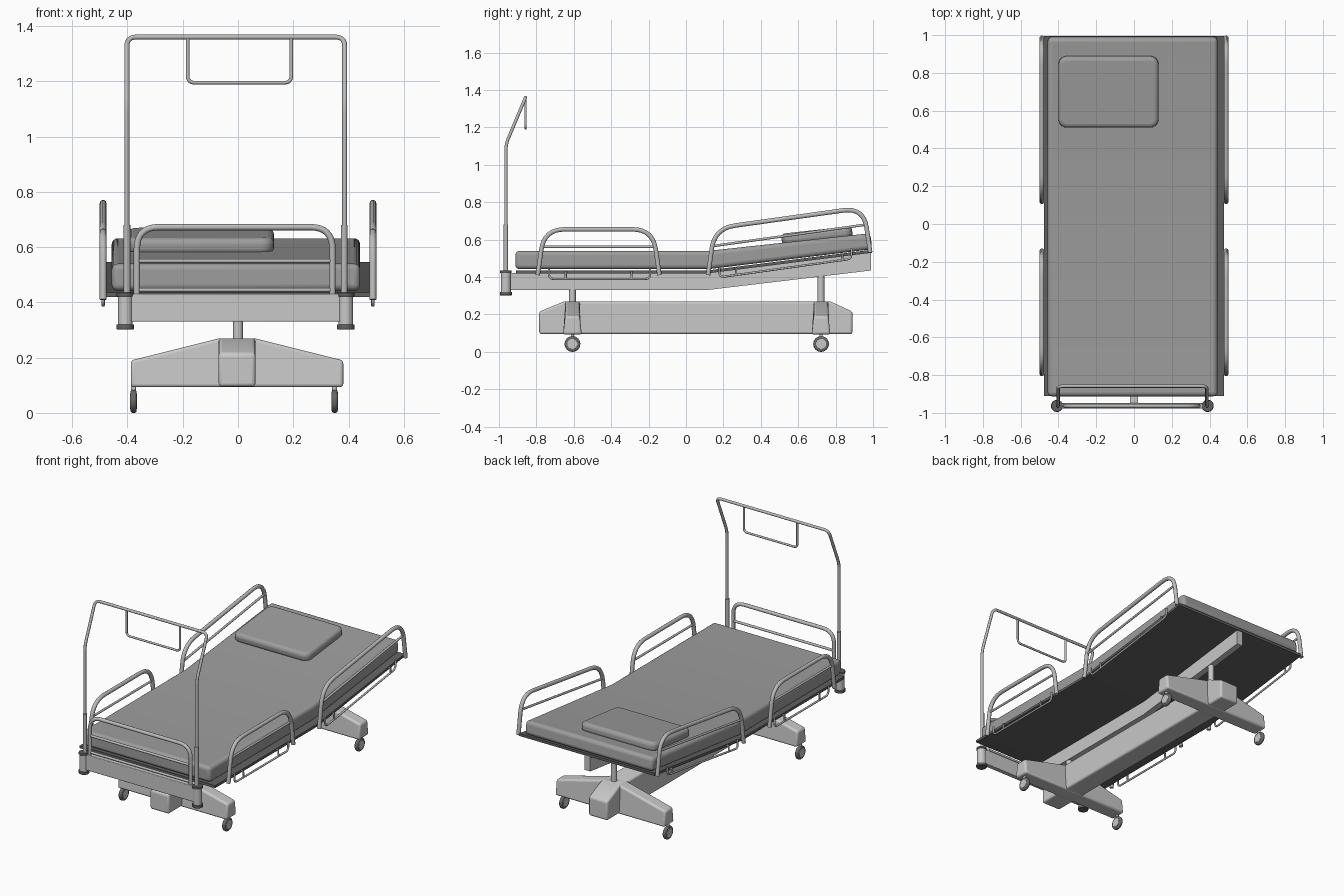
import bpy, bmesh, math
from mathutils import Vector

if "Cube" in bpy.data.objects:
    bpy.data.objects.remove(bpy.data.objects["Cube"])


def material(name, v):
    m = bpy.data.materials.new(name)
    m.diffuse_color = (v, v, v, 1)
    m.use_nodes = True
    m.node_tree.nodes["Principled BSDF"].inputs["Base Color"].default_value = m.diffuse_color
    return m


FRAME = material("light grey frame", 0.58)
RAIL = material("grey tube", 0.5)
FOAM = material("mattress grey", 0.34)
DARK = material("dark platform grey", 0.12)
TYRE = material("tyre grey", 0.14)


def finish(ob, mat):
    ob.data.materials.clear()
    ob.data.materials.append(mat)
    bpy.ops.object.select_all(action='DESELECT')
    ob.select_set(True)
    bpy.context.view_layer.objects.active = ob
    bpy.ops.object.shade_smooth_by_angle(angle=math.radians(40))
    return ob


def prism(name, pts, axis, lo, hi, mat, bevel=0.0, segs=3, taper=None):
    """Extrude a 2D outline along an axis; taper = (z limit, y centre, factor) narrows the top."""
    def place(p, d):
        return {'X': (d, p[0], p[1]), 'Y': (p[0], d, p[1]), 'Z': (p[0], p[1], d)}[axis]
    bm = bmesh.new()
    a = [bm.verts.new(place(p, lo)) for p in pts]
    b = [bm.verts.new(place(p, hi)) for p in pts]
    bm.faces.new(a)
    bm.faces.new(b[::-1])
    n = len(pts)
    for i in range(n):
        bm.faces.new((a[i], b[i], b[(i + 1) % n], a[(i + 1) % n]))
    if taper:
        for v in bm.verts:
            if v.co.z > taper[0]:
                v.co.y = taper[1] + (v.co.y - taper[1]) * taper[2]
    bmesh.ops.recalc_face_normals(bm, faces=bm.faces)
    me = bpy.data.meshes.new(name)
    bm.to_mesh(me)
    bm.free()
    ob = bpy.data.objects.new(name, me)
    bpy.context.collection.objects.link(ob)
    if bevel:
        m = ob.modifiers.new("bevel", 'BEVEL')
        m.width, m.segments, m.limit_method = bevel, segs, 'ANGLE'
    return finish(ob, mat)


def box(x0, x1, z0, z1):
    return [(x0, z0), (x1, z0), (x1, z1), (x0, z1)]


def tube(name, pts, r, mat=RAIL, fillet=0.0):
    """Round tube along a path with filleted corners."""
    pts = [Vector(p) for p in pts]
    path = [pts[0]]
    for a, p, b in zip(pts, pts[1:], pts[2:]):
        f = min(fillet, (a - p).length * 0.5, (b - p).length * 0.5)
        s, e = p + (a - p).normalized() * f, p + (b - p).normalized() * f
        for i in range(9):
            t = i / 8
            path.append(s * (1 - t) ** 2 + p * 2 * t * (1 - t) + e * t * t)
    path.append(pts[-1])
    cu = bpy.data.curves.new(name, 'CURVE')
    cu.dimensions = '3D'
    cu.bevel_depth, cu.bevel_resolution, cu.use_fill_caps = r, 3, True
    sp = cu.splines.new('POLY')
    sp.points.add(len(path) - 1)
    for q, p in zip(sp.points, path):
        q.co = (*p, 1)
    ob = bpy.data.objects.new(name, cu)
    bpy.context.collection.objects.link(ob)
    bpy.ops.object.select_all(action='DESELECT')
    ob.select_set(True)
    bpy.context.view_layer.objects.active = ob
    bpy.ops.object.convert(target='MESH')
    return finish(bpy.context.object, mat)


def cylinder(name, loc, r, depth, mat, axis='Z', bevel=0.0):
    rot = (0, math.pi / 2, 0) if axis == 'X' else (0, 0, 0)
    bpy.ops.mesh.primitive_cylinder_add(vertices=32, radius=r, depth=depth, location=loc, rotation=rot)
    ob = bpy.context.object
    ob.name = name
    if bevel:
        m = ob.modifiers.new("bevel", 'BEVEL')
        m.width, m.segments, m.limit_method = bevel, 3, 'ANGLE'
    return finish(ob, mat)


# Wheeled base: long beam with sloped ends, two cross legs, columns, castors
prism("base_beam", [(-0.785, 0.095), (0.89, 0.095), (0.89, 0.215), (0.77, 0.27), (-0.65, 0.27), (-0.785, 0.215)],
      'X', -0.07, 0.063, FRAME, 0.012)
for tag, y, top in (("foot", -0.607, 0.36), ("head", 0.722, 0.44)):
    prism(tag + "_cross_leg", [(-0.388, 0.093), (0.381, 0.093), (0.381, 0.19), (0.06, 0.27), (-0.068, 0.27),
                               (-0.388, 0.19)], 'Y', y - 0.05, y + 0.05, FRAME, 0.012, 3, (0.15, y, 0.78))
    cylinder(tag + "_lift_column", (0, y, (0.25 + top) / 2), 0.018, top - 0.25, FRAME)
    for x in (-0.378, 0.35):
        cylinder(tag + "_castor_tyre", (x, y, 0.042), 0.042, 0.022, TYRE, 'X', 0.008)
        cylinder(tag + "_castor_hub", (x, y, 0.042), 0.028, 0.025, FRAME, 'X', 0.002)
        cylinder(tag + "_castor_stem", (x, y, 0.088), 0.009, 0.03, FRAME)

# Bent spine beam, foot crossbar and platform
prism("spine_beam", [(-0.965, 0.33), (0.11, 0.33), (0.99, 0.435), (0.99, 0.535), (0.11, 0.422), (-0.965, 0.422)],
      'X', -0.02, 0.02, FRAME)
prism("foot_crossbar", box(-0.4, 0.385, 0.33, 0.43), 'Y', -0.978, -0.948, FRAME, 0.004)
prism("mattress_platform", [(-0.91, 0.42), (0.12, 0.42), (0.995, 0.53), (0.995, 0.546), (0.12, 0.436),
                            (-0.91, 0.436)], 'X', -0.476, 0.476, DARK)

# Mattress with raised head section
prism("mattress", [(-0.912, 0.442), (0.12, 0.442), (0.996, 0.549), (0.985, 0.634), (0.12, 0.54), (-0.912, 0.54)],
      'X', -0.457, 0.442, FOAM, 0.022, 4)

# Pillow: rounded rectangle tilted to the head section
outline = []
for i, (sx, sy) in enumerate(((1, 1), (-1, 1), (-1, -1), (1, -1))):
    for k in range(6):
        a = math.radians(90 * i + 18 * k)
        outline.append((sx * 0.22 + 0.045 * math.cos(a), sy * 0.145 + 0.045 * math.sin(a)))
pillow = prism("pillow", outline, 'Z', -0.03, 0.03, FOAM, 0.022, 4)
pillow.location = (-0.135, 0.70, 0.622)
pillow.rotation_euler = (math.atan(0.109), 0, 0)

# Side rails: arch, middle bar and low release loop, mirrored left and right
for side, x in (("left", -0.488), ("right", 0.488)):
    for tag, y0, y1, slope, gap in (("foot", -0.793, -0.142, 0, 0.05), ("head", 0.118, 0.985, 0.14, 0.1)):
        def P(y, z):
            return (x, y, z + slope * (y - y0))
        name = side + "_" + tag + "_rail"
        tube(name + "_arch", [P(y0, 0.41), P(y0 + 0.035, 0.655), P(y1 - 0.035, 0.655), P(y1, 0.41)],
             0.0125, RAIL, 0.11)
        tube(name + "_bar", [P(y0 + 0.02, 0.562), P(y1 - 0.02, 0.562)], 0.007)
        tube(name + "_loop", [P(y0 + 0.06, 0.445), P(y0 + 0.06, 0.39), P(y1 - gap, 0.39), P(y1 - gap, 0.445)],
             0.006, RAIL, 0.03)
        # Brackets holding the rail to the platform
        for y in (y0 + 0.15, y1 - 0.15):
            z = 0.428 + max(0, y - 0.12) * 0.126
            tube(name + "_bracket", [(x * 0.96, y, z), (x, y, z), (x, y, P(y, 0.39)[2])], 0.006)

# Foot rail with two crossbars
YF = -0.963
tube("foot_board_arch", [(-0.366, YF, 0.42), (-0.366, YF, 0.672), (0.342, YF, 0.672), (0.342, YF, 0.42)],
     0.0115, RAIL, 0.08)
for z in (0.55, 0.445):
    tube("foot_board_bar", [(-0.366, YF, z), (0.342, YF, z)], 0.008)

# Corner posts with dark cap and bumper, plus sleeves
for x in (-0.408, 0.39):
    cylinder("corner_post", (x, YF, 0.37), 0.027, 0.12, FRAME)
    cylinder("corner_bumper", (x, YF, 0.311), 0.032, 0.018, DARK, 'Z', 0.003)
    cylinder("corner_cap", (x, YF, 0.428), 0.031, 0.014, DARK, 'Z', 0.003)
    cylinder("post_sleeve", (x * 0.985, YF, 0.555), 0.012, 0.25, RAIL)

# Overhead lifting frame and hanging handle
L, R, YT = -0.402, 0.386, -0.858
tube("lifting_frame", [(L, YF, 0.43), (L, YF, 1.11), (L, YT, 1.36), (R, YT, 1.36), (R, YF, 1.11), (R, YF, 0.43)],
     0.009, RAIL, 0.035)
tube("lifting_handle", [(-0.182, YT, 1.36), (-0.182, YT, 1.195), (0.193, YT, 1.195), (0.193, YT, 1.36)],
     0.0065, RAIL, 0.025)
